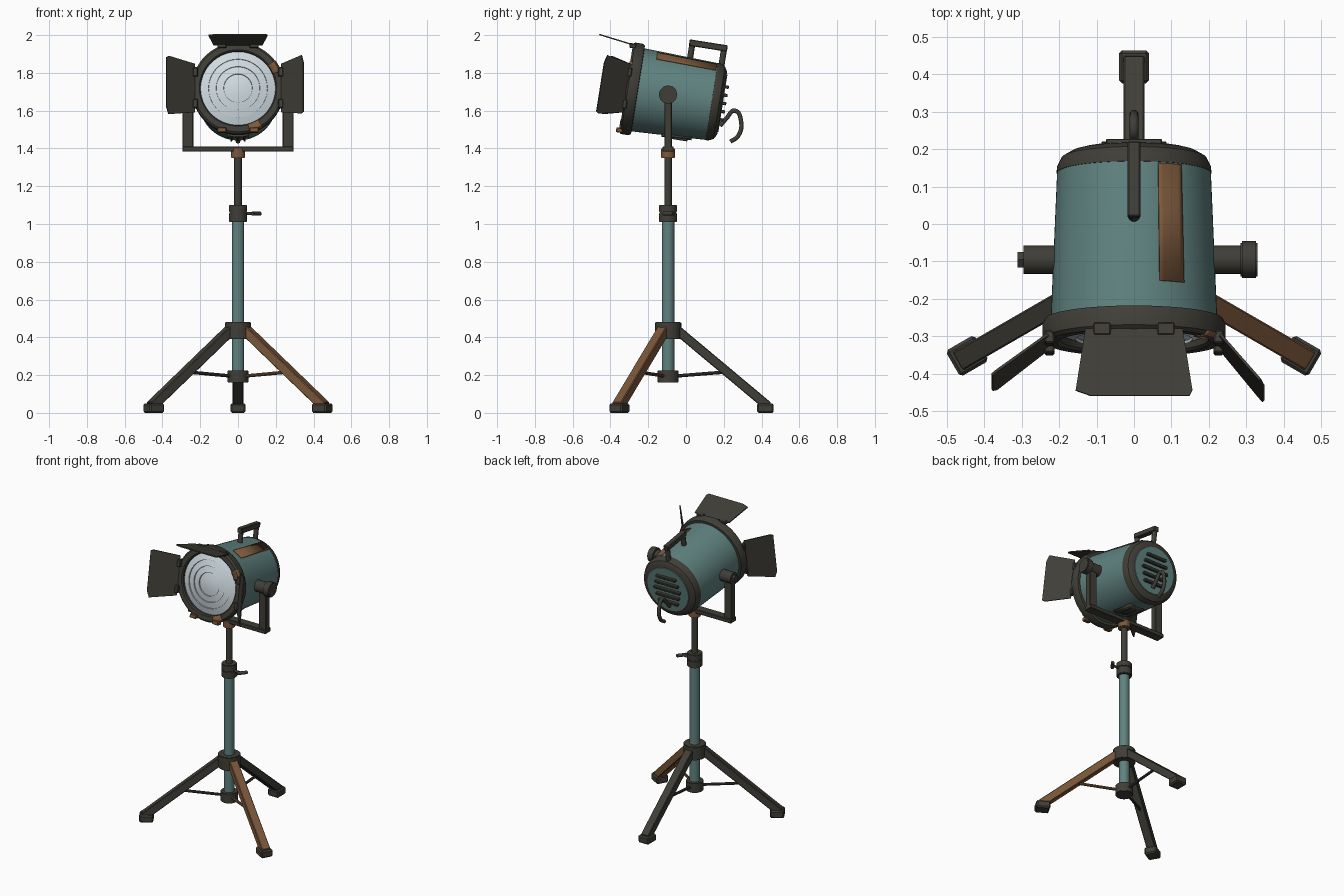
import bpy, bmesh, math
from mathutils import Matrix, Vector

cube = bpy.data.objects.get("Cube")
if cube:
    bpy.data.objects.remove(cube, do_unlink=True)


def material(name, rgb):
    m = bpy.data.materials.new(name)
    m.use_nodes = True
    m.diffuse_color = (*rgb, 1)
    bsdf = m.node_tree.nodes["Principled BSDF"]
    bsdf.inputs["Base Color"].default_value = (*rgb, 1)
    bsdf.inputs["Roughness"].default_value = 0.6
    return m


TEAL = material("teal paint", (0.115, 0.225, 0.215))
DARK = material("dark iron", (0.05, 0.048, 0.038))
RUST = material("rusty brown", (0.2, 0.098, 0.043))
GLASS = material("pale glass", (0.62, 0.70, 0.74))

PIVOT = Vector((0, -0.095, 1.685))
TILT = Matrix.Translation(PIVOT) @ Matrix.Rotation(math.radians(-9), 4, 'X')
STAND = Matrix.Translation((0, PIVOT.y, 0))


def finish(name, bm, mats, frame):
    bmesh.ops.recalc_face_normals(bm, faces=bm.faces)
    me = bpy.data.meshes.new(name)
    bm.to_mesh(me)
    bm.free()
    for m in mats if isinstance(mats, (list, tuple)) else [mats]:
        me.materials.append(m)
    me.transform(frame)
    me.shade_smooth()
    me.set_sharp_from_angle(angle=math.radians(32))
    ob = bpy.data.objects.new(name, me)
    bpy.context.collection.objects.link(ob)
    return ob


def box(name, size, loc, mat, frame, bevel=0.004):
    bm = bmesh.new()
    bmesh.ops.create_cube(bm, size=1)
    bmesh.ops.scale(bm, vec=size, verts=bm.verts)
    if bevel:
        bmesh.ops.bevel(bm, geom=bm.edges[:], offset=bevel, segments=1, affect='EDGES')
    return finish(name, bm, mat, frame @ Matrix.Translation(loc))


def rod(name, a, b, r, mat, frame, sides=24, bevel=0.0):
    a, b = Vector(a), Vector(b)
    bm = bmesh.new()
    bmesh.ops.create_cone(bm, cap_ends=True, segments=sides, radius1=r, radius2=r,
                          depth=(b - a).length)
    if bevel:
        rims = [e for e in bm.edges if abs(e.verts[0].co.z - e.verts[1].co.z) < 1e-5]
        bmesh.ops.bevel(bm, geom=rims, offset=bevel, segments=2, affect='EDGES')
    turn = (b - a).to_track_quat('Z', 'Y').to_matrix().to_4x4()
    return finish(name, bm, mat, frame @ Matrix.Translation((a + b) / 2) @ turn)


def beam(name, a, b, w, t, mat, frame):
    a, b = Vector(a), Vector(b)
    turn = (b - a).to_track_quat('Z', 'Y').to_matrix().to_4x4()
    return box(name, (w, t, (b - a).length), (0, 0, 0), mat,
               frame @ Matrix.Translation((a + b) / 2) @ turn)


def lathe(name, profile, mat, frame, sides=64):
    """Spin (radius, y) points around the y axis."""
    bm = bmesh.new()
    vs = [bm.verts.new((r, y, 0)) for r, y in profile]
    es = [bm.edges.new(p) for p in zip(vs, vs[1:])]
    bmesh.ops.spin(bm, geom=vs + es, axis=(0, 1, 0), cent=(0, 0, 0),
                   angle=math.tau, steps=sides, use_merge=True)
    bmesh.ops.remove_doubles(bm, verts=bm.verts, dist=1e-5)
    return finish(name, bm, mat, frame)


def shell_patch(name, a0, a1, ends, mat, thick=0.004):
    """Thin plate over the barrel between two angles from the top, ends = (r, y) pairs."""
    bm = bmesh.new()
    n = 6
    grid = []
    for i in range(n + 1):
        a = math.radians(a0 + (a1 - a0) * i / n)
        grid.append([bm.verts.new((r * math.sin(a), y, r * math.cos(a))) for r, y in ends])
    for p, q in zip(grid, grid[1:]):
        for j in range(len(ends) - 1):
            bm.faces.new((p[j], p[j + 1], q[j + 1], q[j]))
    ob = finish(name, bm, mat, TILT)
    solid = ob.modifiers.new("thickness", 'SOLIDIFY')
    solid.thickness = thick
    solid.offset = 0
    return ob


def tube(name, points, r, mat, frame):
    cu = bpy.data.curves.new(name, 'CURVE')
    cu.dimensions = '3D'
    cu.bevel_depth = r
    cu.bevel_resolution = 3
    cu.use_fill_caps = True
    sp = cu.splines.new('BEZIER')
    sp.bezier_points.add(len(points) - 1)
    for bp, p in zip(sp.bezier_points, points):
        bp.co = frame @ Vector(p)
        bp.handle_left_type = bp.handle_right_type = 'AUTO'
    cu.materials.append(mat)
    ob = bpy.data.objects.new(name, cu)
    bpy.context.collection.objects.link(ob)


# Tripod legs, feet and braces
for side, deg, mat in (("left", -30, RUST), ("right", 210, DARK), ("back", 90, DARK)):
    f = STAND @ Matrix.Rotation(math.radians(deg), 4, 'Z')
    beam(side + "_leg", (0.04, 0, 0.445), (0.53, 0, 0.035), 0.056, 0.05, mat, f)
    box(side + "_foot", (0.088, 0.08, 0.05), (0.515, 0, 0.025), DARK, f, 0.008)
    rod(side + "_brace", (0.04, 0, 0.195), (0.29, 0, 0.215), 0.009, mat, f, 10)

# Column, collars and clamp lever
for name, z0, z1, r, mat in (("column", 0.17, 1.03, 0.033, TEAL),
                             ("leg_hub", 0.39, 0.48, 0.07, DARK),
                             ("brace_collar", 0.16, 0.225, 0.055, DARK),
                             ("clamp_lower", 1.01, 1.058, 0.048, DARK),
                             ("clamp_upper", 1.062, 1.10, 0.048, DARK),
                             ("clamp_core", 1.03, 1.08, 0.043, DARK),
                             ("inner_rod", 1.08, 1.37, 0.02, DARK),
                             ("yoke_collar", 1.35, 1.40, 0.038, RUST)):
    rod(name, (0, 0, z0), (0, 0, z1), r, mat, STAND, 32, 0.003)
rod("lever_shaft", (0.04, 0, 1.055), (0.09, 0, 1.055), 0.008, DARK, STAND, 12)
rod("lever_handle", (0.075, -0.025, 1.055), (0.118, 0.03, 1.055), 0.011, DARK, STAND, 12, 0.003)

# Yoke and pivots
box("yoke_bar", (0.59, 0.06, 0.028), (0, 0, 1.397), DARK, STAND)
for side, s in (("left", 1), ("right", -1)):
    box(side + "_yoke_arm", (0.058, 0.04, 0.30), (s * 0.265, 0, 1.535), DARK, STAND)
    rod(side + "_pivot", (s * 0.19, 0, 1.685), (s * 0.295, 0, 1.685), 0.038, DARK, STAND, 32)
rod("tilt_knob", (0.285, 0, 1.685), (0.33, 0, 1.685), 0.049, DARK, STAND, 12, 0.004)
rod("pivot_bolt", (-0.29, 0, 1.685), (-0.312, 0, 1.685), 0.024, DARK, STAND, 6)

# Lamp housing
lathe("barrel", [(0.222, -0.19), (0.222, -0.15), (0.205, 0.25)], TEAL, TILT)
lathe("front_ring", [(0.198, -0.17), (0.198, -0.218), (0.205, -0.225), (0.235, -0.225),
                     (0.245, -0.215), (0.245, -0.175), (0.238, -0.162), (0.215, -0.16)],
      DARK, TILT)
lathe("back_cap", [(0.198, 0.232), (0.207, 0.234), (0.206, 0.25), (0.194, 0.275),
                   (0.168, 0.29), (0.0, 0.29)], DARK, TILT)
lathe("back_panel", [(0.0, 0.294), (0.154, 0.294), (0.156, 0.286)], TEAL, TILT)
lathe("lens", [(0.0, -0.222), (0.04, -0.219), (0.075, -0.212), (0.076, -0.22), (0.115, -0.211),
               (0.116, -0.219), (0.155, -0.208), (0.156, -0.216), (0.2, -0.2)], GLASS, TILT)
for i in range(-2, 3):
    box("vent_louvre", (0.2 - 0.025 * abs(i), 0.024, 0.017), (0, 0.3, i * 0.044),
        DARK, TILT, 0.003)

# Worn patches and underside plate
shell_patch("rust_streak", 18, 37, [(0.2215, -0.09), (0.2095, 0.23)], RUST)
shell_patch("underside_vent", 165, 195, [(0.222, 0.0), (0.215, 0.16)], DARK, 0.009)
for x in (-0.035, 0, 0.035):
    box("underside_rib", (0.012, 0.12, 0.014), (x, 0.08, -0.222), DARK, TILT, 0.003)
for a0, a1 in ((53, 68), (148, 165)):
    shell_patch("ring_rust", a0, a1, [(0.2, -0.226), (0.236, -0.226), (0.246, -0.215)], RUST)

# Carrying handle and cable
for y in (0.085, 0.255):
    rod("handle_post", (0, y, 0.195), (0, y, 0.29), 0.016, DARK, TILT, 16)
beam("handle_grip", (0, 0.068, 0.29), (0, 0.272, 0.29), 0.036, 0.034, DARK, TILT)
tube("power_cable", [(0, 0.18, 1.52), (0, 0.215, 1.56), (0, 0.258, 1.6), (0, 0.292, 1.54),
                     (0, 0.275, 1.465), (0, 0.235, 1.436)], 0.012, DARK, Matrix())

# Barn doors with hinges; each opens forward (-y) from its edge of the ring
OUTLINE = [(-0.13, 0), (0.13, 0), (0.156, 0.17), (0.148, 0.187), (-0.115, 0.187), (-0.156, 0.172)]
for name, spin, opening, reach in (("top", 0, 8, 1), ("left", 90, 40, 0.96),
                                   ("right", -90, 53, 1), ("bottom", 180, 0, 0)):
    f = TILT @ Matrix.Rotation(math.radians(spin), 4, 'Y')
    for x in (-0.085, 0.085):
        mat = RUST if name == "bottom" else DARK
        box(name + "_hinge", (0.048, 0.035, 0.026), (x, -0.225, 0.226), mat, f)
    if not reach:
        continue
    bm = bmesh.new()
    face = bm.faces.new([bm.verts.new((x, -d * reach, 0)) for x, d in OUTLINE])
    up = bmesh.ops.extrude_face_region(bm, geom=[face])["geom"]
    bmesh.ops.translate(bm, vec=(0, 0, 0.007),
                        verts=[g for g in up if isinstance(g, bmesh.types.BMVert)])
    hinge = Matrix.Translation((0, -0.225, 0.228)) @ Matrix.Rotation(math.radians(-opening), 4, 'X')
    finish(name + "_barn_door", bm, DARK, f @ hinge)
